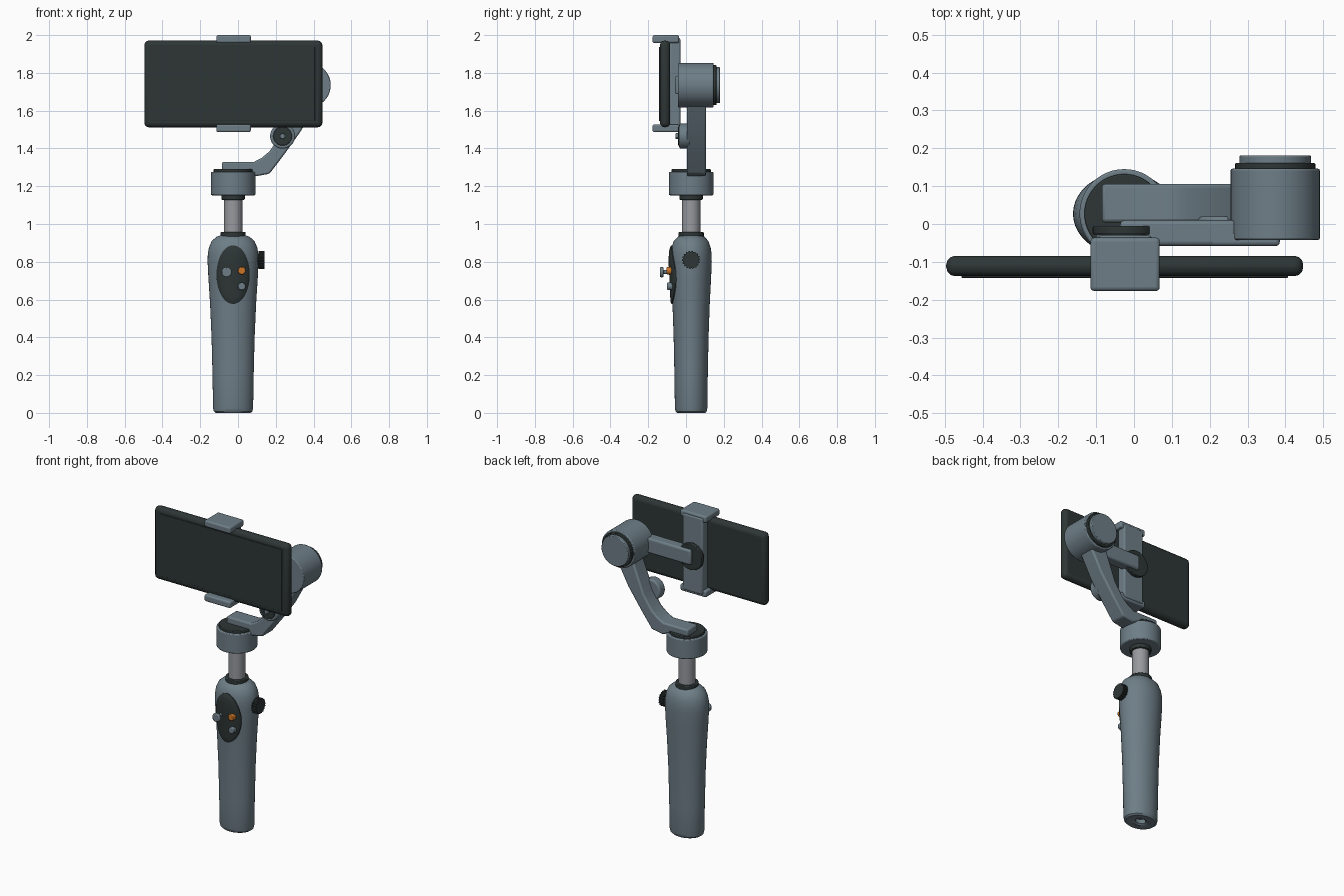
import bpy, bmesh, math
from mathutils import Vector, Matrix

if "Cube" in bpy.data.objects:
    bpy.data.objects.remove(bpy.data.objects["Cube"])


def material(name, rgb):
    m = bpy.data.materials.new(name)
    m.diffuse_color = (*rgb, 1)
    m.use_nodes = True
    m.node_tree.nodes["Principled BSDF"].inputs["Base Color"].default_value = m.diffuse_color
    return m


GREY = material("slate_grey", (0.155, 0.208, 0.242))
DARK = material("charcoal", (0.027, 0.037, 0.036))
METAL = material("pole_metal", (0.31, 0.32, 0.345))
ORANGE = material("orange", (0.60, 0.18, 0.02))
CX, CY = -0.026, 0.027            # handle axis
MOTOR = (0.373, 1.735)            # roll motor axis (x, z)


def finish(name, bm, mat, bevel=0, segments=3):
    bmesh.ops.recalc_face_normals(bm, faces=bm.faces[:])
    me = bpy.data.meshes.new(name)
    bm.to_mesh(me)
    bm.free()
    ob = bpy.data.objects.new(name, me)
    bpy.context.collection.objects.link(ob)
    me.materials.append(mat)
    if bevel:
        b = ob.modifiers.new("bevel", "BEVEL")
        b.width, b.segments, b.limit_method = bevel, segments, "ANGLE"
        b.angle_limit = math.radians(35)
    bpy.ops.object.select_all(action="DESELECT")
    ob.select_set(True)
    bpy.context.view_layer.objects.active = ob
    bpy.ops.object.shade_smooth_by_angle(angle=math.radians(35))
    return ob


def box(name, lo, hi, mat, bevel=0.01):
    bm = bmesh.new()
    bmesh.ops.create_cube(bm, size=1)
    lo, hi = Vector(lo), Vector(hi)
    for v in bm.verts:
        v.co = (lo + hi) / 2 + Vector(a * b for a, b in zip(v.co, hi - lo))
    return finish(name, bm, mat, bevel)


def cyl(name, start, end, r, mat, bevel=0.004, sides=48):
    a, b = Vector(start), Vector(end)
    bm = bmesh.new()
    rot = (b - a).to_track_quat("Z", "Y").to_matrix().to_4x4()
    bmesh.ops.create_cone(bm, cap_ends=True, segments=sides, radius1=r, radius2=r,
                          depth=(b - a).length, matrix=Matrix.Translation((a + b) / 2) @ rot)
    return finish(name, bm, mat, bevel, 2)


def upright(name, z0, z1, r, mat, bevel=0.004):
    return cyl(name, (CX, CY, z0), (CX, CY, z1), r, mat, bevel)


def facing(name, x, z, y0, y1, r, mat, bevel=0.004):
    return cyl(name, (x, y0, z), (x, y1, z), r, mat, bevel)


# Handle: elliptical lathe with a socket in the base
PROFILE = [(0.035, 0.035), (0.032, 0.008), (0.045, 0.0), (0.092, 0.0), (0.102, 0.008), (0.106, 0.025),
           (0.109, 0.2), (0.114, 0.4), (0.122, 0.58), (0.131, 0.72), (0.135, 0.8), (0.134, 0.84),
           (0.128, 0.875), (0.113, 0.91), (0.088, 0.932), (0.06, 0.942)]
FLAT = 0.81
bm = bmesh.new()
N = 64
rings = []
for r, z in PROFILE:
    ring = []
    for i in range(N):
        t = math.tau * i / N
        ring.append(bm.verts.new((CX + r * math.cos(t), CY + FLAT * r * math.sin(t), z)))
    rings.append(ring)
for a, b in zip(rings, rings[1:]):
    for i in range(N):
        j = (i + 1) % N
        bm.faces.new((a[i], a[j], b[j], b[i]))
bm.faces.new(rings[0])
bm.faces.new(rings[-1])
finish("handle", bm, GREY)


def handle_front(x, z):
    """y of the handle's front surface"""
    for (r0, z0), (r1, z1) in zip(PROFILE[4:], PROFILE[5:]):
        if z0 <= z <= z1:
            r = r0 + (r1 - r0) * (z - z0) / (z1 - z0)
            return CY - FLAT * math.sqrt(max(0, r * r - (x - CX) ** 2))
    return CY


# Oval control panel wrapped over the handle front
bm = bmesh.new()
rings = []
for s, lift in ((0.2, 0.01), (0.4, 0.01), (0.6, 0.01), (0.8, 0.01), (0.94, 0.009), (1, 0.005), (1, -0.01)):
    ring = []
    for i in range(N):
        t = math.tau * i / N
        x, z = CX + 0.088 * s * math.cos(t), 0.732 + 0.155 * s * math.sin(t)
        ring.append(bm.verts.new((x, handle_front(x, z) - lift, z)))
    rings.append(ring)
for a, b in zip(rings, rings[1:]):
    for i in range(N):
        j = (i + 1) % N
        bm.faces.new((a[i], a[j], b[j], b[i]))
bm.faces.new(rings[0])
finish("control_panel", bm, DARK)

# Joystick and buttons
facing("joystick_stem", -0.06, 0.745, -0.06, -0.12, 0.011, GREY)
facing("joystick_cap", -0.06, 0.745, -0.118, -0.138, 0.027, GREY, 0.006)
facing("record_button", 0.02, 0.753, -0.06, -0.102, 0.02, ORANGE)
facing("mode_button", 0.02, 0.67, -0.06, -0.1, 0.02, GREY)

# Ribbed side dial
cyl("dial_shaft", (0.07, CY, 0.81), (0.12, CY, 0.81), 0.03, DARK)
bm = bmesh.new()
ends = []
for x in (0.108, 0.141):
    ends.append([bm.verts.new((x, CY + r * math.cos(t), 0.81 + r * math.sin(t)))
                 for i in range(72)
                 for r, t in [(0.048 if i % 4 < 2 else 0.043, math.tau * i / 72)]])
for i in range(72):
    j = (i + 1) % 72
    bm.faces.new((ends[0][i], ends[0][j], ends[1][j], ends[1][i]))
bm.faces.new(ends[0])
bm.faces.new(ends[1])
finish("side_dial", bm, DARK)

# Pole and pan motor
upright("lower_collar", 0.93, 0.957, 0.067, DARK)
upright("pole", 0.94, 1.15, 0.049, METAL)
upright("upper_collar", 1.128, 1.155, 0.062, DARK)
upright("pan_motor", 1.152, 1.276, 0.118, GREY, 0.006)
upright("pan_motor_cap", 1.27, 1.29, 0.105, DARK)

# Bent arm from pan motor up to the roll motor
outline = [(-0.085, 1.28), (0.05, 1.272), (0.09, 1.252), (0.167, 1.266), (0.246, 1.37), (0.335, 1.495),
           (0.43, 1.67), (0.31, 1.69), (0.225, 1.47), (0.167, 1.385), (0.125, 1.35), (0.085, 1.329), (-0.085, 1.329)]
bm = bmesh.new()
f = bm.faces.new([bm.verts.new((x, 0.004, z)) for x, z in outline])
g = bmesh.ops.extrude_face_region(bm, geom=[f])
bmesh.ops.translate(bm, verts=[v for v in g["geom"] if isinstance(v, bmesh.types.BMVert)], vec=(0, 0.102, 0))
finish("bent_arm", bm, GREY, 0.009, 2)

# Lock knob on the arm
facing("lock_knob", 0.236, 1.465, 0.02, -0.036, 0.066, GREY, 0.008)
facing("lock_knob_face", 0.236, 1.465, -0.03, -0.042, 0.05, DARK)
cyl("lock_bolt", (0.236, -0.035, 1.465), (0.236, -0.056, 1.465), 0.016, GREY, 0.002, 6)

# Roll motor
facing("roll_motor", *MOTOR, -0.042, 0.146, 0.118, GREY, 0.005)
facing("roll_motor_ring", *MOTOR, 0.14, 0.161, 0.106, DARK, 0.003)
facing("roll_motor_cap", *MOTOR, 0.155, 0.181, 0.095, GREY)

# Cross bar and tilt motor behind the clamp
box("cross_bar", (-0.037, -0.058, 1.687), (0.27, 0.01, 1.783), GREY, 0.012)
box("cross_bar_end", (0.2, -0.058, 1.687), (0.385, -0.02, 1.783), GREY, 0.01)
facing("tilt_motor", CX, 1.735, -0.04, -0.02, 0.075, GREY)
facing("tilt_motor_ring", CX, 1.735, -0.028, -0.005, 0.083, DARK)

# Phone clamp
box("clamp_back", (-0.095, -0.088, 1.5), (0.047, -0.03, 1.985), GREY, 0.01)
for name, z0, z1 in (("upper_jaw", 1.958, 2.0), ("lower_jaw", 1.486, 1.528)):
    box(name, (-0.115, -0.177, z0), (0.068, -0.036, z1), GREY, 0.01)

# Phone
box("phone_body", (-0.496, -0.138, 1.512), (0.447, -0.084, 1.971), DARK, 0.024)
box("phone_screen", (-0.456, -0.142, 1.545), (0.407, -0.136, 1.938), DARK, 0.002)
